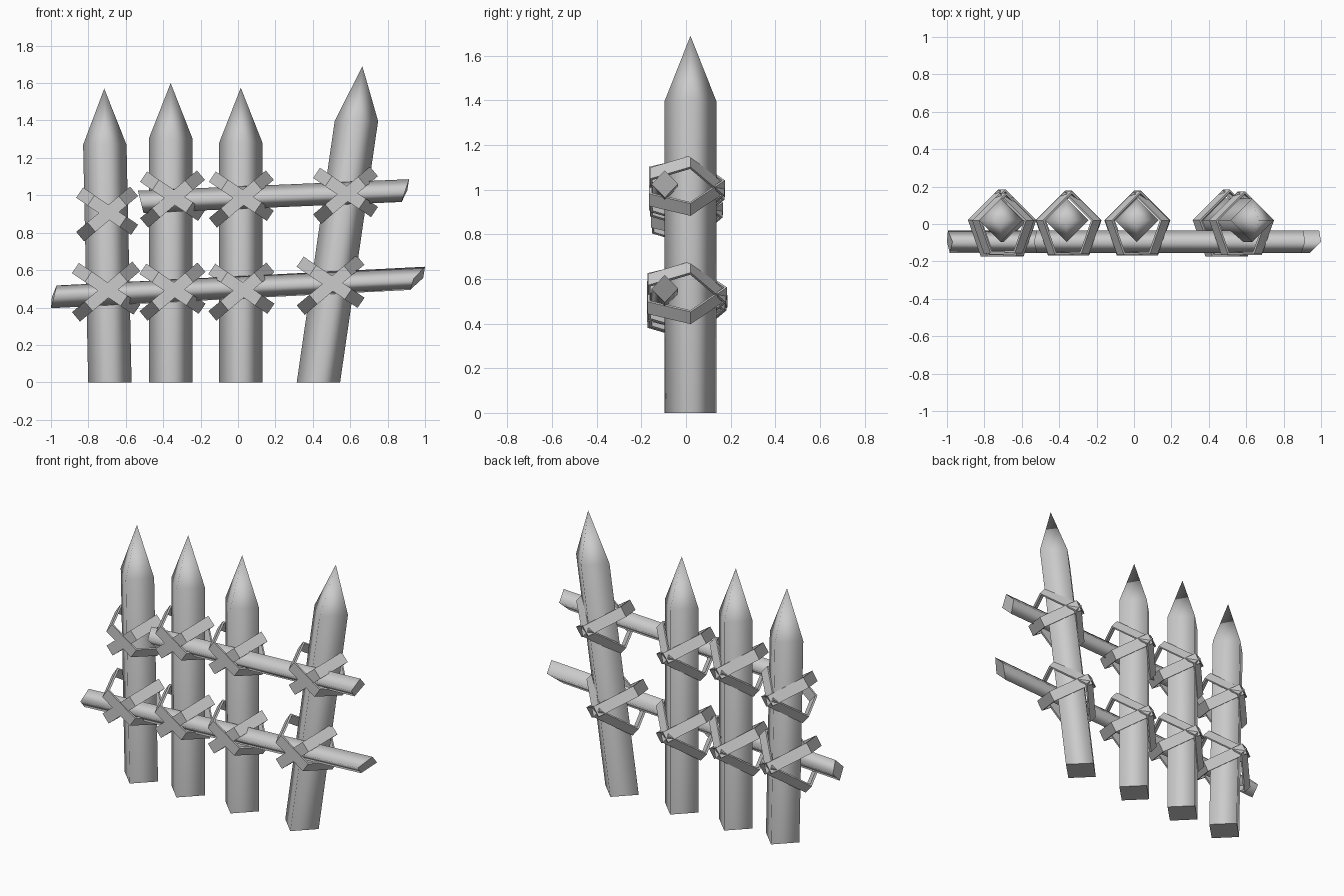
import bpy, bmesh, math
from mathutils import Vector

cube = bpy.data.objects.get("Cube")
if cube:
    bpy.data.objects.remove(cube, do_unlink=True)

grey = bpy.data.materials.new("plain grey")
grey.use_nodes = True
GREY = (0.6, 0.6, 0.6, 1)
grey.diffuse_color = GREY
grey.node_tree.nodes["Principled BSDF"].inputs["Base Color"].default_value = GREY


def finish(bm, name):
    bmesh.ops.recalc_face_normals(bm, faces=bm.faces)
    mesh = bpy.data.meshes.new(name)
    bm.to_mesh(mesh)
    bm.free()
    mesh.materials.append(grey)
    obj = bpy.data.objects.new(name, mesh)
    bpy.context.collection.objects.link(obj)
    return obj


def bridge(bm, a, b, smooth):
    for i in range(len(a)):
        j = (i + 1) % len(a)
        bm.faces.new((a[i], a[j], b[j], b[i])).smooth = smooth


# Four-sided stake with a pointed top
def post(name, base_x, shoulder, tip):
    bm = bmesh.new()
    r, y = 0.116, 0.02
    rings = []
    for x, z in ((base_x, 0), shoulder):
        rings.append([bm.verts.new((x + r * math.cos(k * math.pi / 2),
                                    y + r * math.sin(k * math.pi / 2), z))
                      for k in range(4)])
    bridge(bm, rings[0], rings[1], True)
    point = bm.verts.new((tip[0], y, tip[1]))
    for i in range(4):
        bm.faces.new((rings[1][i], rings[1][(i + 1) % 4], point)).smooth = True
    bm.faces.new(rings[0])
    finish(bm, name)


# Four-sided pole with slanted ends; end shifts run top, front, bottom, back
def rail(name, left, right, left_shift, right_shift):
    bm = bmesh.new()
    r, y = 0.06, -0.095
    slope = (right[1] - left[1]) / (right[0] - left[0])
    rings = []
    for (x, z), shifts in ((left, left_shift), (right, right_shift)):
        ring = []
        for k, s in enumerate(shifts):
            a = math.pi / 2 * (k + 1)
            ring.append(bm.verts.new((x + s, y + r * math.cos(a),
                                      z + s * slope + r * math.sin(a))))
        rings.append(ring)
    bridge(bm, rings[0], rings[1], True)
    for ring in rings:
        bm.faces.new(ring)
    finish(bm, name)


# Flat strap: a tilted five-sided loop around post and rail
LOOP = [(-0.09, -0.165), (0.09, -0.165), (0.155, 0.02), (0, 0.175), (-0.155, 0.02)]


def strap(name, x, z, angle, grow):
    bm = bmesh.new()
    a = math.radians(angle)
    across = Vector((-math.sin(a), 0, math.cos(a))) * 0.033
    loops = []
    for scale, side in ((1, -1), (1, 1), (0.93, 1), (0.93, -1)):
        s = scale * grow
        loops.append([bm.verts.new(Vector((x + px * s, py * s, z + px * s * math.tan(a)))
                                   + across * side) for px, py in LOOP])
    for i in range(4):
        bridge(bm, loops[i], loops[(i + 1) % 4], False)
    finish(bm, name)


post("post_1", -0.685, (-0.712, 1.27), (-0.715, 1.57))
post("post_2", -0.36, (-0.36, 1.305), (-0.36, 1.60))
post("post_3", 0.015, (0.015, 1.28), (0.015, 1.575))
post("post_4", 0.43, (0.633, 1.397), (0.665, 1.69))

rail("lower_rail", (-0.985, 0.457), (0.96, 0.556),
     (0.015, 0, -0.015, -0.01), (0.04, -0.02, -0.04, 0.03))
rail("upper_rail", (-0.52, 0.965), (0.895, 1.025),
     (-0.015, 0, 0.015, 0), (0.02, 0.0, -0.02, 0.01))

# Crossed straps at every joint: name, x, z, size
JOINTS = [("lower_1", -0.705, 0.485, 1.04), ("lower_2", -0.35, 0.485, 1),
          ("lower_3", 0.018, 0.485, 1), ("lower_4", 0.495, 0.52, 1.03),
          ("upper_1", -0.70, 0.90, 0.93), ("upper_2", -0.35, 0.98, 0.98),
          ("upper_3", 0.018, 0.98, 0.98), ("upper_4", 0.575, 1.0, 0.98)]
for label, x, z, size in JOINTS:
    strap("strap_rising_" + label, x, z, 40, size)
    strap("strap_falling_" + label, x, z + 0.015, -34, size * 1.02)
